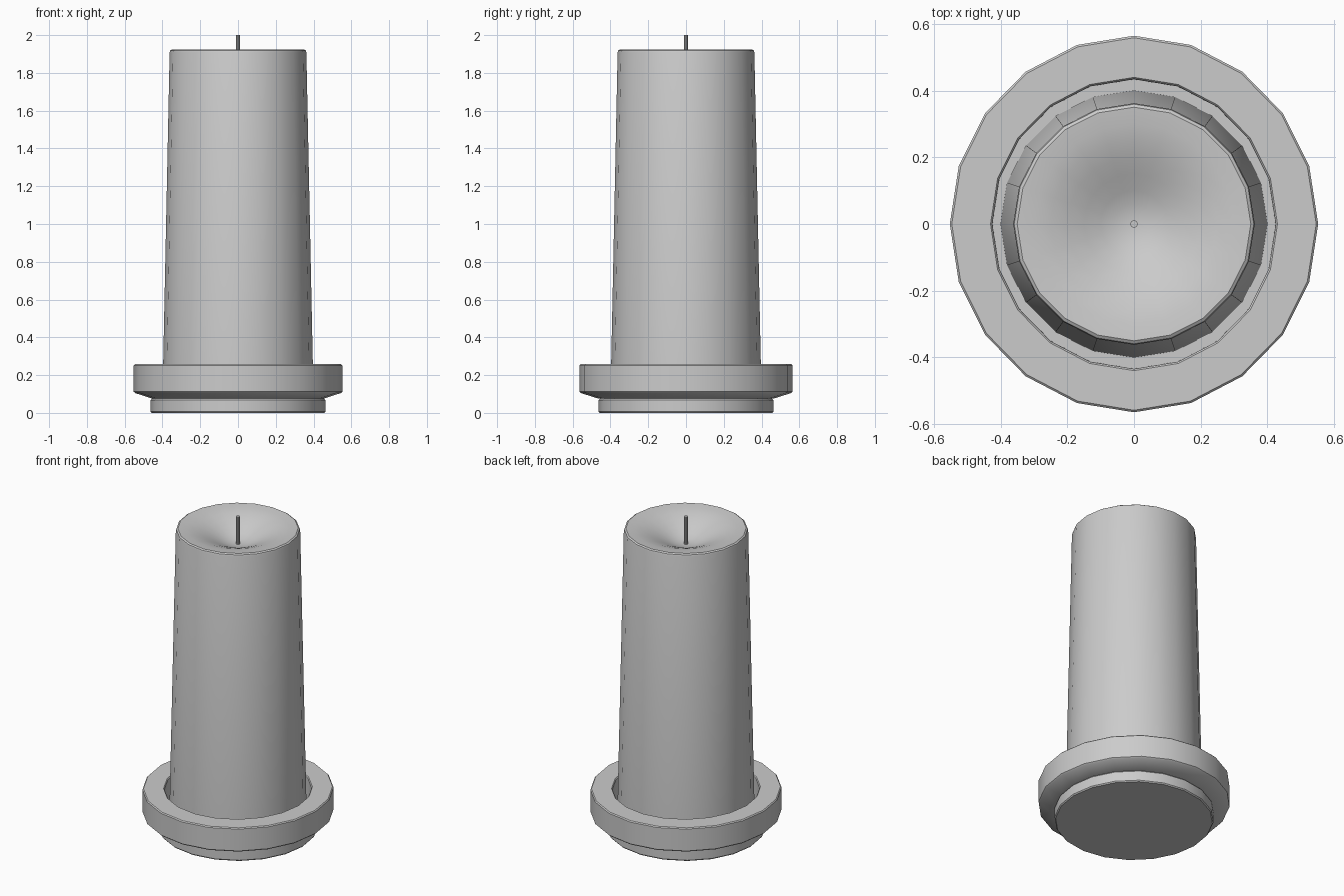
import bpy, bmesh
from math import cos, sin, pi

if "Cube" in bpy.data.objects:
    bpy.data.objects.remove(bpy.data.objects["Cube"])


def lathe(name, profile, sides=20, y_scale=1.0, closed=False):
    """Revolve (radius, z) points around z; radius 0 becomes a pole."""
    bm = bmesh.new()
    rings = []
    for r, z in profile:
        if r == 0:
            rings.append([bm.verts.new((0, 0, z))] * sides)
        else:
            rings.append([bm.verts.new((r * cos(2 * pi * i / sides),
                                        r * sin(2 * pi * i / sides) * y_scale, z))
                          for i in range(sides)])
    pairs = list(zip(rings, rings[1:]))
    if closed:
        pairs.append((rings[-1], rings[0]))
    for a, b in pairs:
        for i in range(sides):
            j = (i + 1) % sides
            quad = list(dict.fromkeys((a[i], a[j], b[j], b[i])))
            bm.faces.new(quad)
    bmesh.ops.recalc_face_normals(bm, faces=bm.faces)
    mesh = bpy.data.meshes.new(name)
    bm.to_mesh(mesh)
    bm.free()
    obj = bpy.data.objects.new(name, mesh)
    bpy.context.collection.objects.link(obj)
    bpy.ops.object.select_all(action='DESELECT')
    obj.select_set(True)
    bpy.context.view_layer.objects.active = obj
    bpy.ops.object.shade_smooth_by_angle()
    return obj


# Round foot under the holder
lathe("holder_foot", [(0, 0), (0.457, 0), (0.463, 0.007), (0.463, 0.068),
                      (0.455, 0.076), (0, 0.076)])

# Holder ring, slightly deeper than wide, with a chamfered underside
lathe("holder_ring", [(0.424, 0.076), (0.455, 0.076), (0.545, 0.105), (0.552, 0.112),
                      (0.552, 0.252), (0.546, 0.258), (0.430, 0.258), (0.425, 0.252)],
      y_scale=1.022, closed=True)

# Tapered candle with a melted hollow in the top
lathe("candle", [(0, 0.076), (0.400, 0.076), (0.362, 1.908), (0.359, 1.918),
                 (0.350, 1.924), (0.30, 1.919), (0.25, 1.908), (0.20, 1.890),
                 (0.15, 1.868), (0.10, 1.844), (0.06, 1.829), (0.025, 1.823),
                 (0, 1.822)])

# Wick
lathe("wick", [(0, 1.80), (0.011, 1.80), (0.011, 2.0), (0, 2.0)], sides=10)
